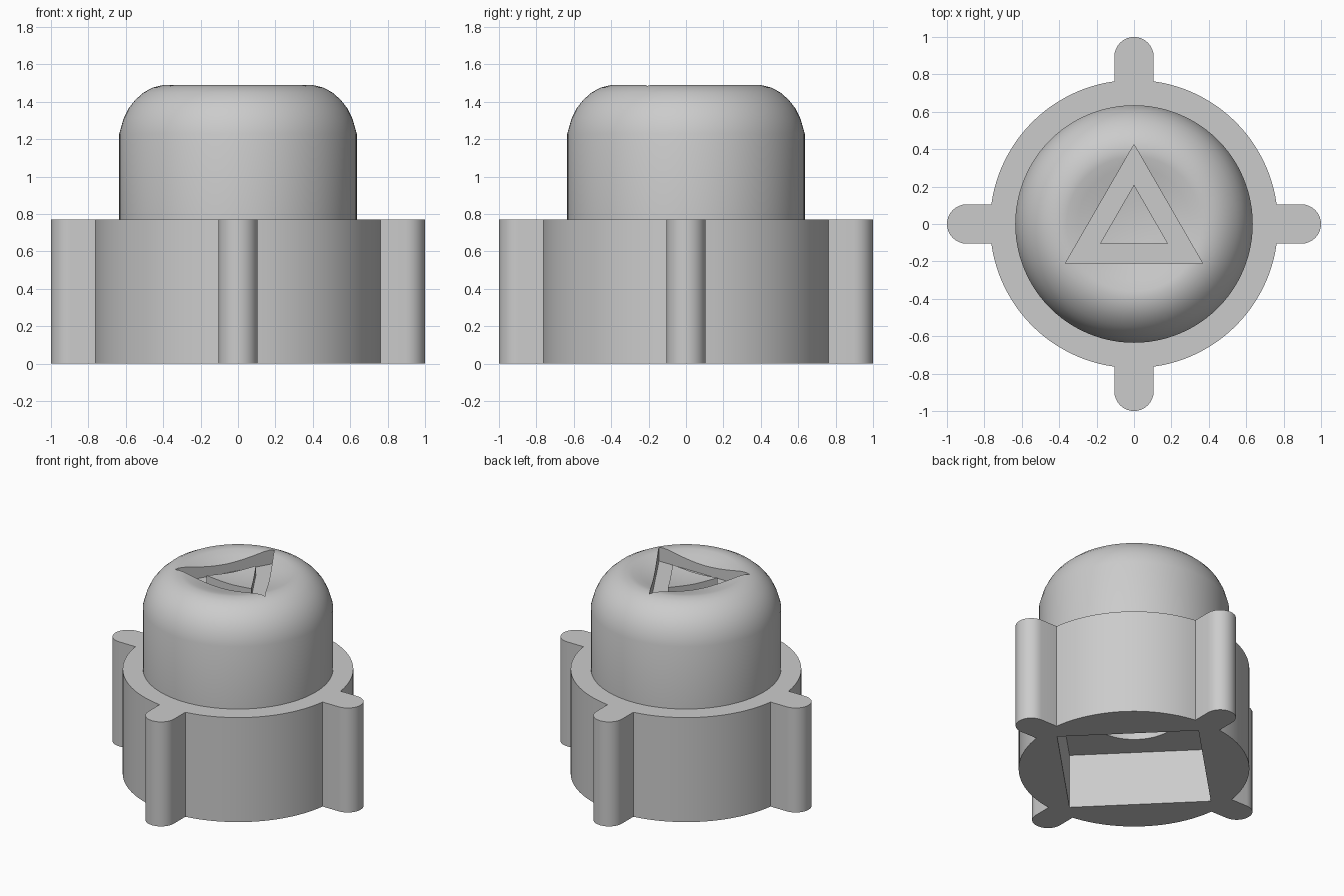
import bpy, bmesh, math
from math import sin, cos, pi

if "Cube" in bpy.data.objects:
    bpy.data.objects.remove(bpy.data.objects["Cube"], do_unlink=True)

grey = bpy.data.materials.new("plain_grey")
grey.use_nodes = True
grey.diffuse_color = (0.6, 0.6, 0.6, 1)
grey.node_tree.nodes["Principled BSDF"].inputs["Base Color"].default_value = (0.6, 0.6, 0.6, 1)


def finish(name, bm):
    bmesh.ops.recalc_face_normals(bm, faces=bm.faces)
    mesh = bpy.data.meshes.new(name)
    bm.to_mesh(mesh)
    bm.free()
    mesh.materials.append(grey)
    ob = bpy.data.objects.new(name, mesh)
    bpy.context.collection.objects.link(ob)
    return ob


def add_prism(bm, outline, z0, z1):
    face = bm.faces.new([bm.verts.new((x, y, z0)) for x, y in outline])
    top = bmesh.ops.extrude_face_region(bm, geom=[face])["geom"]
    verts = [v for v in top if isinstance(v, bmesh.types.BMVert)]
    bmesh.ops.translate(bm, verts=verts, vec=(0, 0, z1 - z0))


def prism(name, outline, z0, z1):
    bm = bmesh.new()
    add_prism(bm, outline, z0, z1)
    return finish(name, bm)


def ring(radius, sides, start=0.0):
    return [(radius * cos(start + 2 * pi * i / sides),
             radius * sin(start + 2 * pi * i / sides)) for i in range(sides)]


def cut(ob, cutter):
    mod = ob.modifiers.new("cut", 'BOOLEAN')
    mod.operation, mod.solver, mod.object = 'DIFFERENCE', 'EXACT', cutter
    bpy.context.view_layer.objects.active = ob
    bpy.ops.object.modifier_apply(modifier=mod.name)
    bpy.data.objects.remove(cutter, do_unlink=True)


# Base: round body with four round-ended lugs, as one outline
BODY, LUG, HEIGHT = 0.77, 0.105, 0.77
root = math.asin(LUG / BODY)
outline = []
for q in range(4):
    turn = q * pi / 2
    pts = [(1 - LUG + LUG * cos(a), LUG * sin(a))
           for a in (-pi / 2 + pi * i / 16 for i in range(17))]
    pts += [(BODY * cos(a), BODY * sin(a))
            for a in (root + (pi / 2 - 2 * root) * i / 24 for i in range(25))]
    outline += [(x * cos(turn) - y * sin(turn), x * sin(turn) + y * cos(turn)) for x, y in pts]
base = prism("base", outline, 0, HEIGHT)

# Square socket underneath, corners toward the lugs, with a round bore above it
cut(base, prism("socket_cutter", ring(0.67, 4), -0.1, 0.4))
cut(base, prism("bore_cutter", ring(0.3, 48), 0.3, 0.7))

# Cap: turned profile with rounded shoulder and shallow dished top
profile = [(0, 0.74), (0.635, 0.74), (0.635, 1.23), (0.612, 1.31), (0.585, 1.365),
           (0.55, 1.41), (0.505, 1.45), (0.455, 1.477), (0.4, 1.49), (0.36, 1.487),
           (0.3, 1.472), (0.21, 1.45), (0.1, 1.437), (0, 1.433)]
bm = bmesh.new()
verts = [bm.verts.new((r, 0, z)) for r, z in profile]
edges = [bm.edges.new(pair) for pair in zip(verts, verts[1:])]
bmesh.ops.spin(bm, geom=verts + edges, cent=(0, 0, 0), axis=(0, 0, 1),
               angle=2 * pi, steps=96, use_merge=True)
bmesh.ops.remove_doubles(bm, verts=bm.verts, dist=0.0005)
cap = finish("cap", bm)

# Triangular groove that leaves a triangular island in the middle
bm = bmesh.new()
low, high = 1.385, 1.6
loops = {}
for radius in (0.425, 0.21):
    for z in (low, high):
        loops[radius, z] = [bm.verts.new((x, y, z)) for x, y in ring(radius, 3, pi / 2)]
for a, b in (((0.425, low), (0.425, high)), ((0.425, high), (0.21, high)),
             ((0.21, high), (0.21, low)), ((0.21, low), (0.425, low))):
    for i in range(3):
        j = (i + 1) % 3
        bm.faces.new((loops[a][i], loops[a][j], loops[b][j], loops[b][i]))
cut(cap, finish("groove_cutter", bm))

# Smooth shading with crisp edges
bpy.ops.object.select_all(action='DESELECT')
for ob in (base, cap):
    ob.select_set(True)
bpy.context.view_layer.objects.active = cap
bpy.ops.object.shade_smooth_by_angle(angle=math.radians(30))
